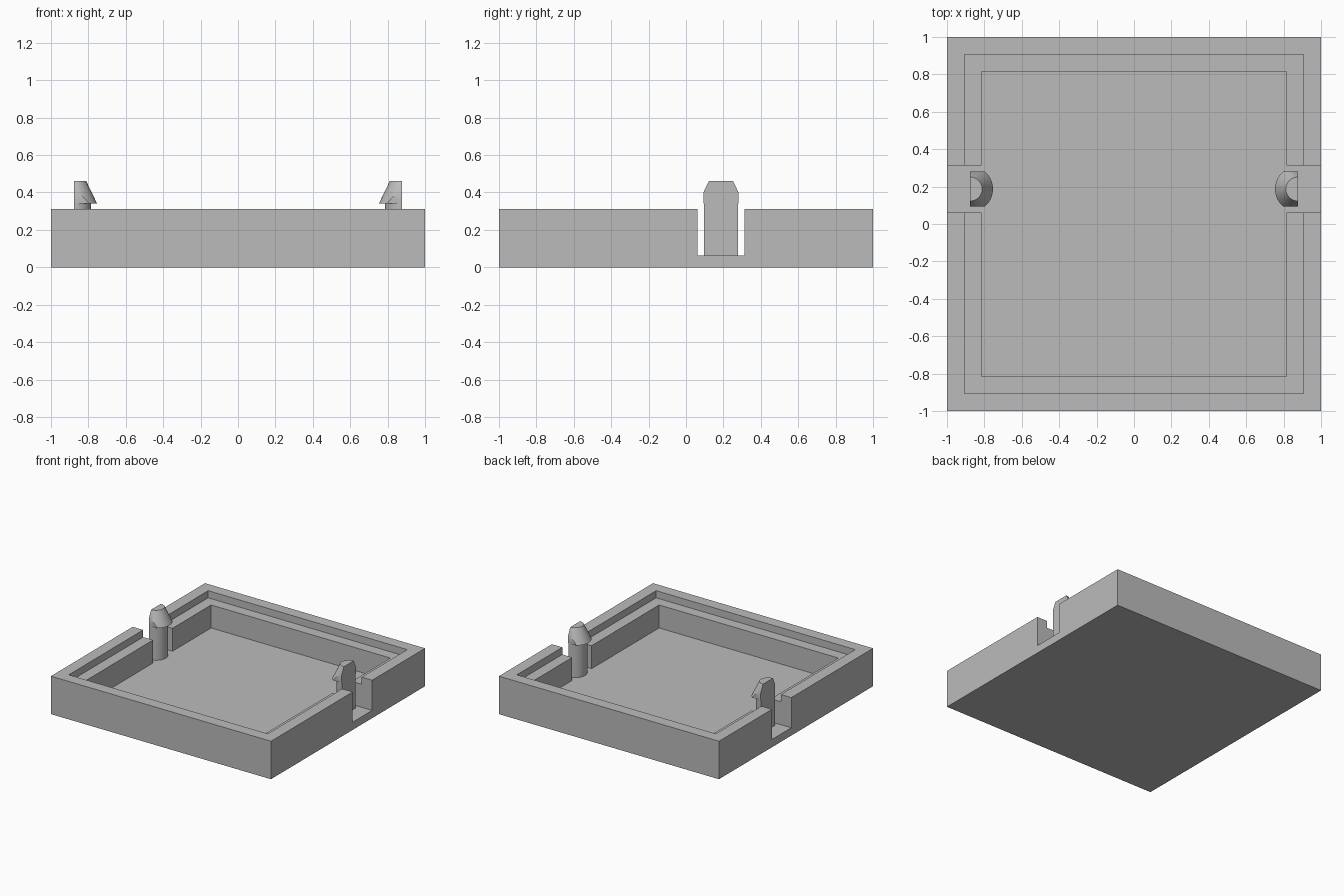
import bpy
import bmesh
from math import radians
from mathutils import Matrix, Vector

if "Cube" in bpy.data.objects:
    bpy.data.objects.remove(bpy.data.objects["Cube"], do_unlink=True)

# One plain grey for everything
grey = bpy.data.materials.new("plain_grey")
grey.use_nodes = True
colour = (0.5, 0.5, 0.5, 1)
grey.diffuse_color = colour
grey.node_tree.nodes["Principled BSDF"].inputs["Base Color"].default_value = colour

FLOOR, LEDGE, TOP = 0.064, 0.253, 0.312
CLIP_Y = 0.187


def add_object(name, bm):
    bmesh.ops.recalc_face_normals(bm, faces=bm.faces)
    mesh = bpy.data.meshes.new(name)
    bm.to_mesh(mesh)
    bm.free()
    mesh.materials.append(grey)
    obj = bpy.data.objects.new(name, mesh)
    bpy.context.collection.objects.link(obj)
    return obj


def box(name, low, high):
    low, high = Vector(low), Vector(high)
    bm = bmesh.new()
    bmesh.ops.create_cube(bm, size=1, matrix=Matrix.Translation((low + high) / 2)
                          @ Matrix.Diagonal((*(high - low), 1)))
    return add_object(name, bm)


def cut(target, cutter):
    bpy.context.view_layer.objects.active = target
    mod = target.modifiers.new("cut", "BOOLEAN")
    mod.operation = "DIFFERENCE"
    mod.solver = "EXACT"
    mod.object = cutter
    bpy.ops.object.modifier_apply(modifier=mod.name)
    bpy.data.objects.remove(cutter, do_unlink=True)


def half_round(name, r_low, r_high, z_low, z_high, side, half_width):
    """Half cone facing the middle of the tray, trimmed flat at its ends."""
    bm = bmesh.new()
    bmesh.ops.create_cone(bm, cap_ends=True, segments=64, radius1=r_low,
                          radius2=r_high, depth=z_high - z_low)
    planes = [((0, 0, 0), (side, 0, 0)),
              ((0, half_width, 0), (0, 1, 0)),
              ((0, -half_width, 0), (0, -1, 0))]
    for point, normal in planes:
        geom = bm.verts[:] + bm.edges[:] + bm.faces[:]
        bmesh.ops.bisect_plane(bm, geom=geom, plane_co=point, plane_no=normal,
                               clear_outer=True)
        rim = [e for e in bm.edges if e.is_boundary]
        bmesh.ops.holes_fill(bm, edges=rim, sides=0)
    bmesh.ops.translate(bm, verts=bm.verts,
                        vec=(side * 0.876, CLIP_Y, (z_low + z_high) / 2))
    obj = add_object(name, bm)
    bpy.ops.object.select_all(action="DESELECT")
    obj.select_set(True)
    bpy.context.view_layer.objects.active = obj
    bpy.ops.object.shade_smooth_by_angle(angle=radians(30))
    return obj


# Tray with a cavity, a stepped rim and a slot in each side wall
tray = box("tray", (-1, -1, 0), (1, 1, TOP))
for name, half, bottom in (("cavity", 0.815, FLOOR), ("rim_step", 0.905, LEDGE)):
    cut(tray, box(name, (-half, -half, bottom), (half, half, 0.5)))
cut(tray, box("side_slots", (-1.2, 0.061, FLOOR), (1.2, 0.313, 0.5)))

# Snap clips standing in the slots
for label, side in (("left", 1), ("right", -1)):
    half_round(label + "_clip_post", 0.09, 0.09, FLOOR - 0.01, 0.35, side, 0.2)
    half_round(label + "_clip_hook", 0.122, 0.064, 0.342, 0.462, side, 0.094)
